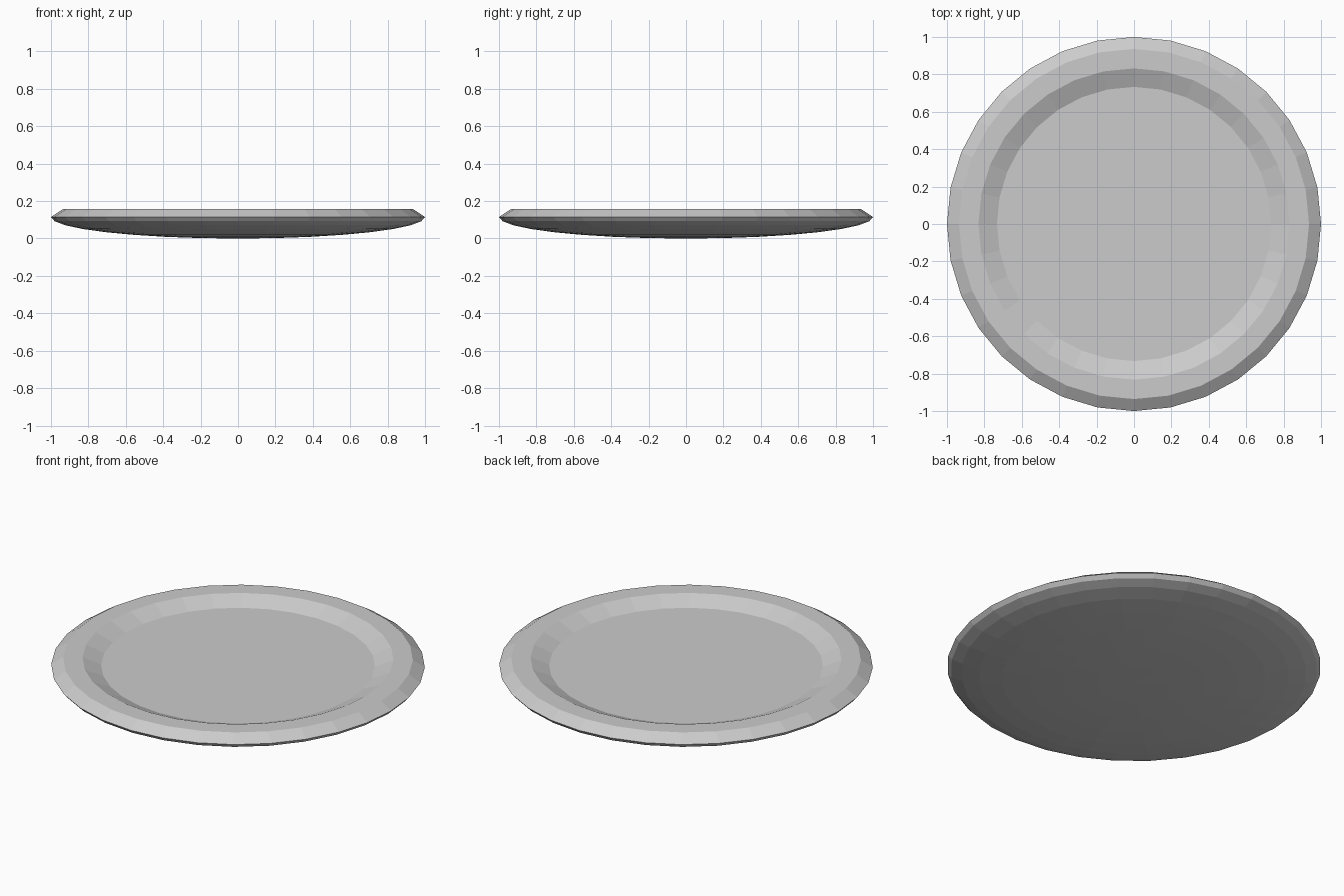
import bpy, bmesh, math

if "Cube" in bpy.data.objects:
    bpy.data.objects.remove(bpy.data.objects["Cube"])

SIDES = 32
RIM_Z = 0.115    # widest height of the plate, also the level of its floor
TOP_Z = 0.157    # flat top of the rim

# Profile (radius, height): underside is a squashed half sphere, then rim and recessed floor
profile = []
for i in range(1, 9):
    a = math.radians(90 * i / 8)
    profile.append((math.sin(a), RIM_Z * (1 - math.cos(a))))
profile += [(0.936, TOP_Z), (0.832, TOP_Z), (0.733, RIM_Z)]

bm = bmesh.new()


def ring(radius, z):
    return [bm.verts.new((radius * math.cos(2 * math.pi * k / SIDES),
                          radius * math.sin(2 * math.pi * k / SIDES), z))
            for k in range(SIDES)]


rings = [ring(r, z) for r, z in profile]

# Bands between neighbouring rings
for low, high in zip(rings, rings[1:]):
    for k in range(SIDES):
        n = (k + 1) % SIDES
        bm.faces.new((low[k], low[n], high[n], high[k]))

# Bottom point and flat floor
pole = bm.verts.new((0, 0, 0))
for k in range(SIDES):
    bm.faces.new((pole, rings[0][(k + 1) % SIDES], rings[0][k]))
bm.faces.new(rings[-1])
bmesh.ops.recalc_face_normals(bm, faces=bm.faces[:])

mesh = bpy.data.meshes.new("plate")
bm.to_mesh(mesh)
bm.free()
plate = bpy.data.objects.new("plate", mesh)
bpy.context.collection.objects.link(plate)
